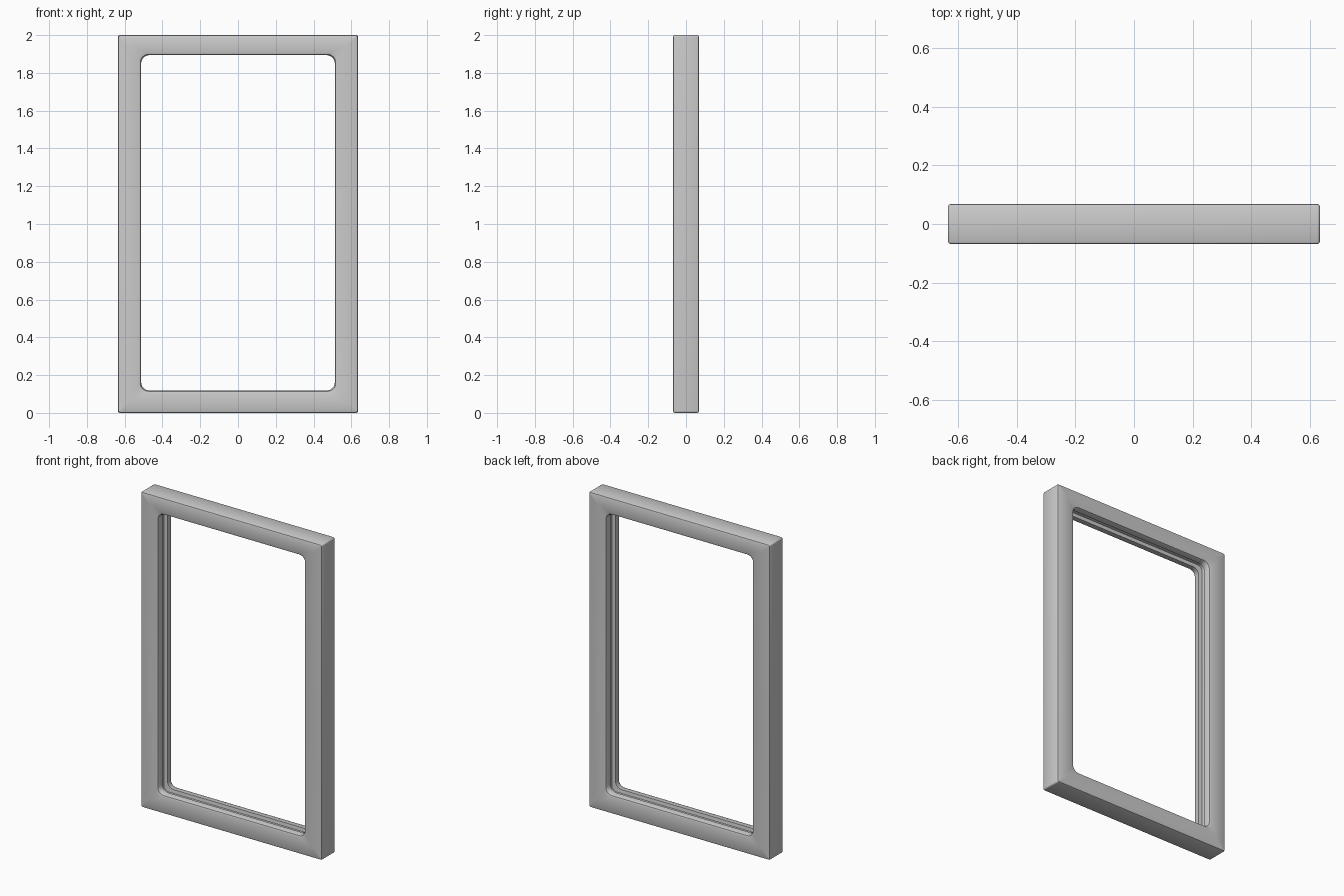
import bpy, bmesh, math

if "Cube" in bpy.data.objects:
    bpy.data.objects.remove(bpy.data.objects["Cube"])

SEG = 6  # segments per rounded corner


def ring(bm, half_w, half_h, cz, radius, y):
    """Rounded rectangle loop in the XZ plane at depth y."""
    verts = []
    for i, (sx, sz) in enumerate([(1, 1), (-1, 1), (-1, -1), (1, -1)]):
        for k in range(SEG + 1):
            a = math.pi / 2 * (i + k / SEG)
            verts.append(bm.verts.new((sx * (half_w - radius) + radius * math.cos(a), y,
                                       cz + sz * (half_h - radius) + radius * math.sin(a))))
    return verts


# Half cross-section of the frame, front to middle: is_outer, offset, corner radius, y
D = 0.069
half = [
    (True, 0.0, 0.010, -D + 0.010),
    (True, 0.003, 0.010, -D + 0.003),
    (True, 0.010, 0.008, -D),
    (False, 0.014, 0.030, -D),        # front face, inner edge
    (False, 0.004, 0.042, -D + 0.004),
    (False, 0.0, 0.045, -D + 0.014),  # lip
    (False, 0.0, 0.045, -0.026),
    (False, 0.022, 0.030, -0.023),    # glazing groove
]
profile = half + [(o, d, r, -y) for o, d, r, y in reversed(half)]

bm = bmesh.new()
rings = []
for outer, off, rad, y in profile:
    if outer:
        rings.append(ring(bm, 0.635 - off, 1.0 - off, 1.0, rad, y))
    else:
        rings.append(ring(bm, 0.513 + off, 0.888 + off, 1.006, rad, y))

# Loft the cross-section all the way round
n = len(rings[0])
for a, b in zip(rings, rings[1:] + rings[:1]):
    for j in range(n):
        k = (j + 1) % n
        bm.faces.new((a[j], a[k], b[k], b[j]))
bmesh.ops.recalc_face_normals(bm, faces=bm.faces)

mesh = bpy.data.meshes.new("window_frame")
bm.to_mesh(mesh)
bm.free()
frame = bpy.data.objects.new("window_frame", mesh)
bpy.context.collection.objects.link(frame)

mat = bpy.data.materials.new("light grey")
mat.diffuse_color = (0.6, 0.6, 0.6, 1)
mat.use_nodes = True
mat.node_tree.nodes["Principled BSDF"].inputs["Base Color"].default_value = mat.diffuse_color
mesh.materials.append(mat)

bpy.context.view_layer.objects.active = frame
frame.select_set(True)
bpy.ops.object.shade_smooth_by_angle(angle=math.radians(40))
